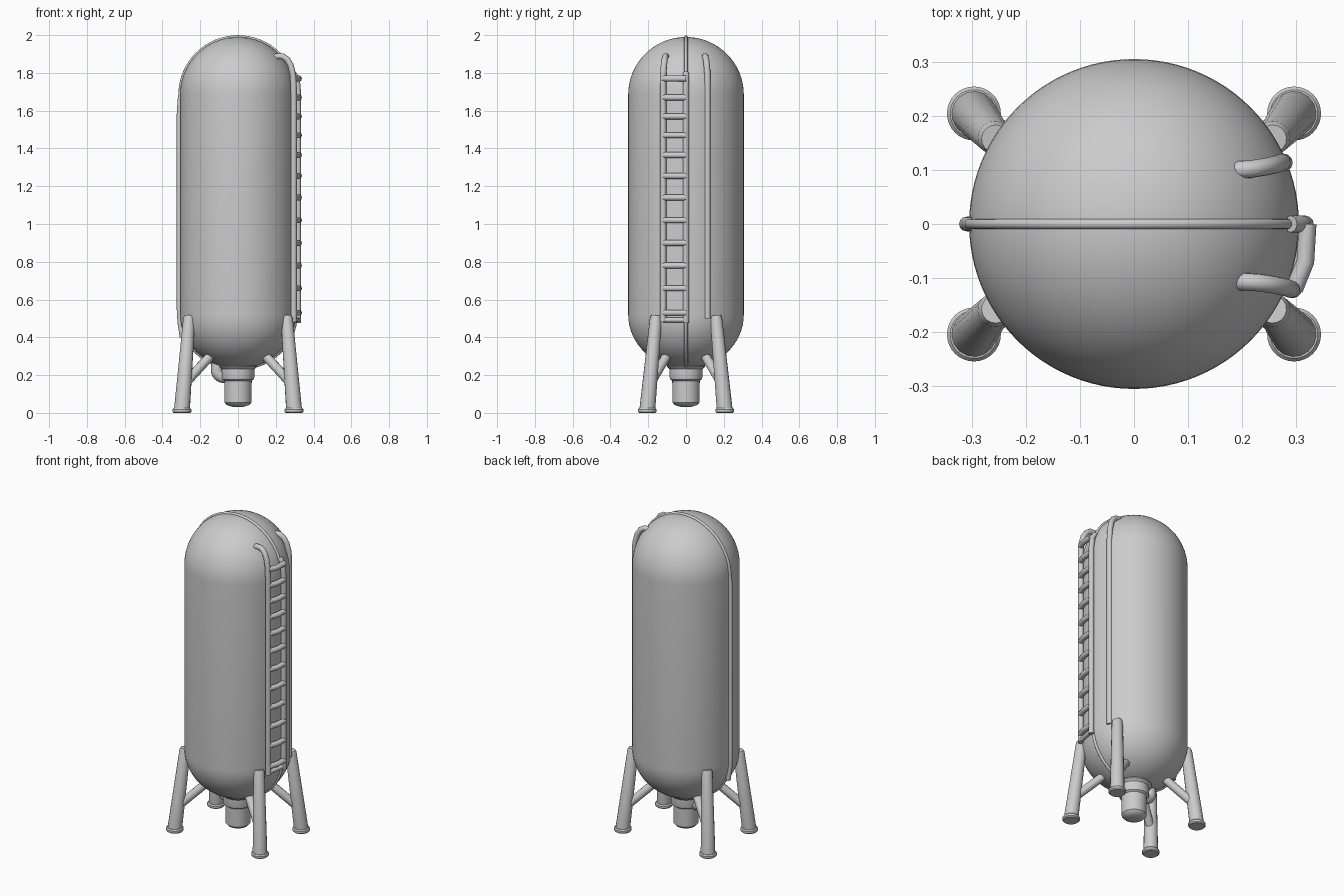
import bpy, math
from mathutils import Vector

if "Cube" in bpy.data.objects:
    bpy.data.objects.remove(bpy.data.objects["Cube"])

metal = bpy.data.materials.new("grey_metal")
metal.diffuse_color = (0.6, 0.6, 0.6, 1)
metal.use_nodes = True
metal.node_tree.nodes["Principled BSDF"].inputs["Base Color"].default_value = metal.diffuse_color


def finish(obj, name, angle=40):
    obj.name = name
    obj.data.materials.append(metal)
    bpy.ops.object.select_all(action='DESELECT')
    obj.select_set(True)
    bpy.context.view_layer.objects.active = obj
    if obj.type == 'CURVE':
        bpy.ops.object.convert(target='MESH')
    bpy.ops.object.shade_smooth_by_angle(angle=math.radians(angle))
    return bpy.context.object


def lathe(name, profile, n=64, angle=40):
    """Revolve (radius, z) points about z."""
    verts, faces, rings = [], [], []
    for r, z in profile:
        if r < 1e-5:
            rings.append([len(verts)] * n)
            verts.append((0, 0, z))
        else:
            rings.append(list(range(len(verts), len(verts) + n)))
            verts += [(r * math.cos(2 * math.pi * i / n), r * math.sin(2 * math.pi * i / n), z)
                      for i in range(n)]
    for a, b in zip(rings, rings[1:]):
        for i in range(n):
            j = (i + 1) % n
            face = list(dict.fromkeys((a[i], a[j], b[j], b[i])))
            faces.append(face)
    mesh = bpy.data.meshes.new(name)
    mesh.from_pydata(verts, [], faces)
    obj = bpy.data.objects.new(name, mesh)
    bpy.context.collection.objects.link(obj)
    return finish(obj, name, angle)


def tube(name, points, radius, cyclic=False, taper=None, res=4):
    """Round tube through points, optionally with per-point radius factors."""
    curve = bpy.data.curves.new(name, 'CURVE')
    curve.dimensions = '3D'
    curve.bevel_depth = radius
    curve.bevel_resolution = res
    curve.use_fill_caps = True
    spline = curve.splines.new('POLY')
    spline.points.add(len(points) - 1)
    for i, p in enumerate(points):
        spline.points[i].co = (*p, 1)
        spline.points[i].radius = taper[i] if taper else 1
    spline.use_cyclic_u = cyclic
    obj = bpy.data.objects.new(name, curve)
    bpy.context.collection.objects.link(obj)
    return finish(obj, name)


# Tank: cylinder with domed ends
R, LOW, HIGH = 0.306, 0.52, 1.685
N = 16
quarter = [i * math.pi / 2 / N for i in range(N + 1)]
bottom = [(R * math.sin(t), LOW - 0.285 * math.cos(t)) for t in quarter]
top = [(R * math.cos(t), HIGH + 0.305 * math.sin(t)) for t in quarter]
top[-1] = (0, HIGH + 0.305)
tank_profile = bottom + top
lathe("tank", tank_profile, 96)

# Weld seam running all round the tank in the y = 0 plane
loop = [(r, 0, z) for r, z in tank_profile] + [(-r, 0, z) for r, z in tank_profile[-2:0:-1]]
tube("weld_seam", loop, 0.0095, cyclic=True)
# Raised conduit over the straight left part of the seam
tube("side_conduit", [(-0.295, 0, 0.40), (-0.307, 0, 0.48), (-0.311, 0, 0.55),
                      (-0.311, 0, 1.58), (-0.306, 0, 1.66), (-0.295, 0, 1.74)], 0.0135)


# Rails that hook over onto the upper dome
def hooked_rail(name, y, x, z0, radius):
    s = 1 if y > 0 else -1
    tube(name, [(x, y, z0), (x, y, 1.72), (x - 0.004, y, 1.79), (x - 0.016, y - s * 0.004, 1.84),
                (x - 0.035, y - s * 0.008, 1.872), (x - 0.06, y - s * 0.012, 1.888),
                (x - 0.09, y - s * 0.014, 1.888), (x - 0.115, y - s * 0.015, 1.87)], radius)


hooked_rail("ladder_outer_rail", -0.121, 0.295, 0.48, 0.0165)
hooked_rail("hand_rail", 0.114, 0.278, 0.50, 0.0165)
tube("ladder_inner_rail", [(0.318, 0, 0.475), (0.318, 0, 1.70), (0.312, 0, 1.77), (0.29, 0, 1.80)], 0.0155)

# Ladder rungs
for i, z in enumerate([.53, .66, .78, .90, 1.02, 1.14, 1.255, 1.365, 1.47, 1.57, 1.67, 1.77]):
    tube(f"ladder_rung_{i + 1}", [(0.297, -0.121, z), (0.318, -0.07, z), (0.322, 0, z)], 0.0165, res=3)
tube("ladder_foot_bar", [(0.297, -0.121, 0.492), (0.318, 0, 0.492)], 0.013, res=3)

# Four splayed legs with foot pads and braces
for sx, side in ((-1, "left"), (1, "right")):
    for sy, end in ((-1, "front"), (1, "back")):
        tag = f"{end}_{side}"
        head = Vector((sx * 0.257, sy * 0.158, 0.515))
        foot = Vector((sx * 0.297, sy * 0.205, 0.015))
        tube("leg_" + tag, [foot, foot.lerp(head, 0.97), head], 0.042, taper=[1, 0.76, 0.62], res=6)
        pad = lathe("foot_" + tag, [(0, 0), (0.044, 0), (0.05, 0.006), (0.05, 0.018),
                                    (0.044, 0.025), (0, 0.025)], 32)
        pad.location = (foot.x, foot.y, 0)
        tube("brace_" + tag, [foot.lerp(head, 0.27), Vector((sx * 0.12, sy * 0.085, 0.33))], 0.025)

# Outlet nozzle below the tank
lathe("nozzle", [(0, 0.03), (0.035, 0.033), (0.06, 0.042), (0.071, 0.055), (0.073, 0.17),
                 (0.084, 0.178), (0.087, 0.19), (0.087, 0.232), (0.10, 0.245), (0.10, 0.26), (0, 0.26)], 48, 30)

# Elbow pipe from the nozzle up into the tank
elbow = [(-0.04, 0.01, 0.19), (-0.075, 0.01, 0.19)]
elbow += [(-0.075 - 0.037 * math.sin(a), 0.01, 0.227 - 0.037 * math.cos(a))
          for a in (i * math.pi / 12 for i in range(1, 7))] + [(-0.112, 0.01, 0.30)]
tube("elbow_pipe", elbow, 0.032)
